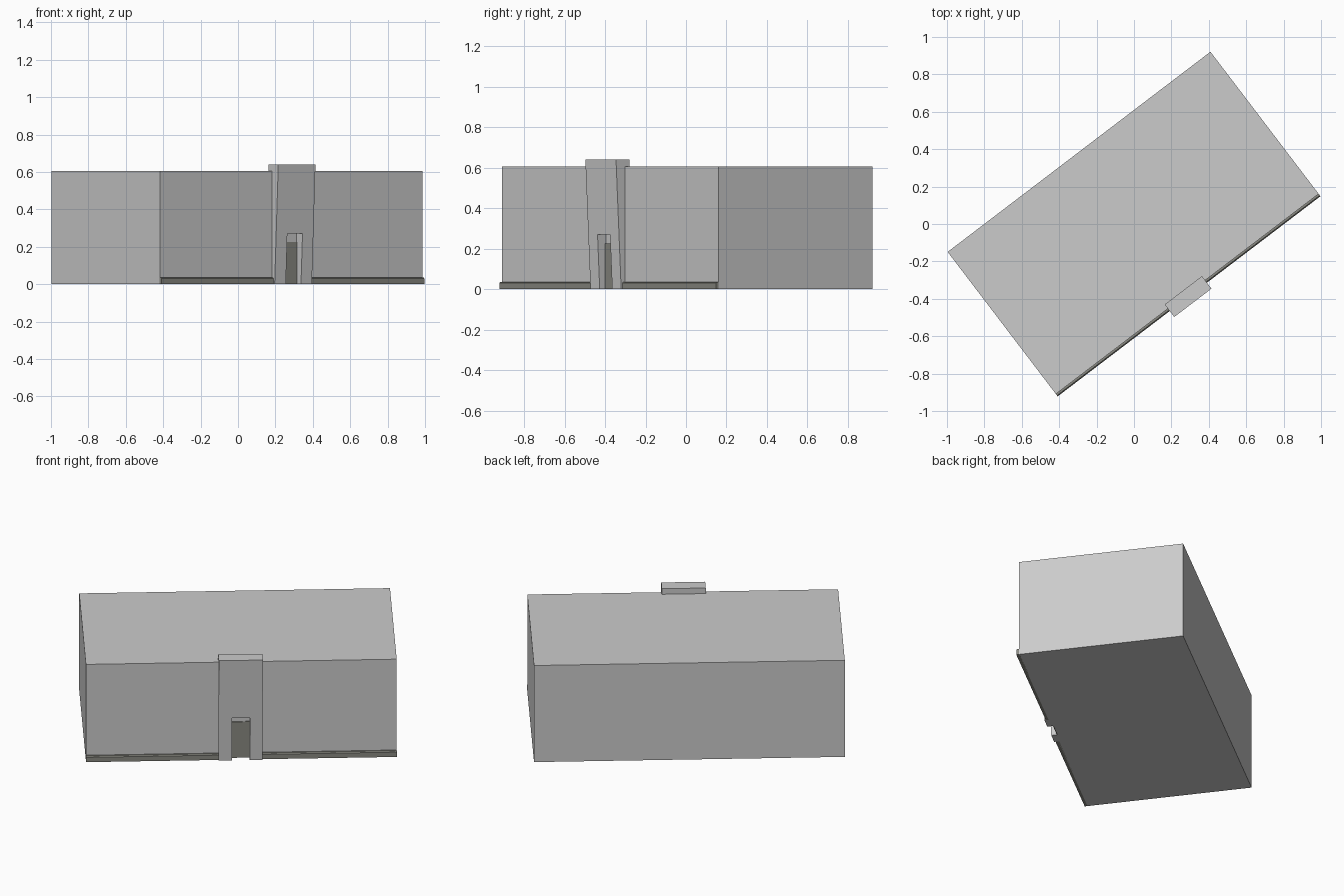
import bpy, bmesh, math
from mathutils import Matrix

if "Cube" in bpy.data.objects:
    bpy.data.objects.remove(bpy.data.objects["Cube"])

# The whole building is turned about z; parts are modelled in its own axes
TURN = Matrix.Rotation(math.atan2(1.07, 1.405), 4, 'Z')


def material(name, colour):
    m = bpy.data.materials.new(name)
    m.diffuse_color = (*colour, 1)
    m.use_nodes = True
    m.node_tree.nodes["Principled BSDF"].inputs["Base Color"].default_value = m.diffuse_color
    return m


GREY = material("light_grey", (0.6, 0.6, 0.6))
TRIM = material("warm_dark_grey", (0.25, 0.25, 0.22))


def prism(name, profile, x0, x1, mat):
    """Extrude a (y, z) profile from x0 to x1."""
    bm = bmesh.new()
    face = bm.faces.new([bm.verts.new((x0, y, z)) for y, z in profile])
    ext = bmesh.ops.extrude_face_region(bm, geom=[face])
    verts = [v for v in ext["geom"] if isinstance(v, bmesh.types.BMVert)]
    bmesh.ops.translate(bm, verts=verts, vec=(x1 - x0, 0, 0))
    bmesh.ops.recalc_face_normals(bm, faces=bm.faces)
    bm.transform(TURN)
    me = bpy.data.meshes.new(name)
    bm.to_mesh(me)
    bm.free()
    me.materials.append(mat)
    ob = bpy.data.objects.new(name, me)
    bpy.context.collection.objects.link(ob)
    return ob


def rect(y0, y1, z0, z1):
    return [(y0, z0), (y1, z0), (y1, z1), (y0, z1)]


PX0, PX1 = -0.13, 0.12      # entrance tower sides
DX0, DX1 = -0.055, 0.047    # doorway sides

# Main block and the entrance tower, whose front leans outward to the top
block = prism("main_block", rect(-0.47, 0.485, 0, 0.605), -0.883, 0.883, GREY)
tower = prism("entrance_tower",
              [(-0.442, 0), (-0.494, 0), (-0.526, 0.64), (-0.442, 0.64)],
              PX0, PX1, GREY)

# Doorway recess cut through both
cutter = prism("doorway_cutter", rect(-0.6, -0.455, -0.1, 0.27), DX0, DX1, GREY)
cutter.hide_render = True
for ob in (block, tower):
    mod = ob.modifiers.new("doorway", 'BOOLEAN')
    mod.operation = 'DIFFERENCE'
    mod.solver = 'EXACT'
    mod.object = cutter
    bpy.context.view_layer.objects.active = ob
    bpy.ops.object.modifier_apply(modifier=mod.name)
bpy.data.objects.remove(cutter)

# Door leaf at the back of the recess
prism("door", rect(-0.461, -0.454, 0, 0.225), DX0, DX1, TRIM)

# Plinth ledge on each side of the tower
ledge = [(-0.465, 0), (-0.486, 0), (-0.486, 0.03), (-0.48, 0.036), (-0.465, 0.036)]
prism("left_plinth", ledge, -0.883, PX0, TRIM)
prism("right_plinth", ledge, PX1, 0.883, TRIM)
